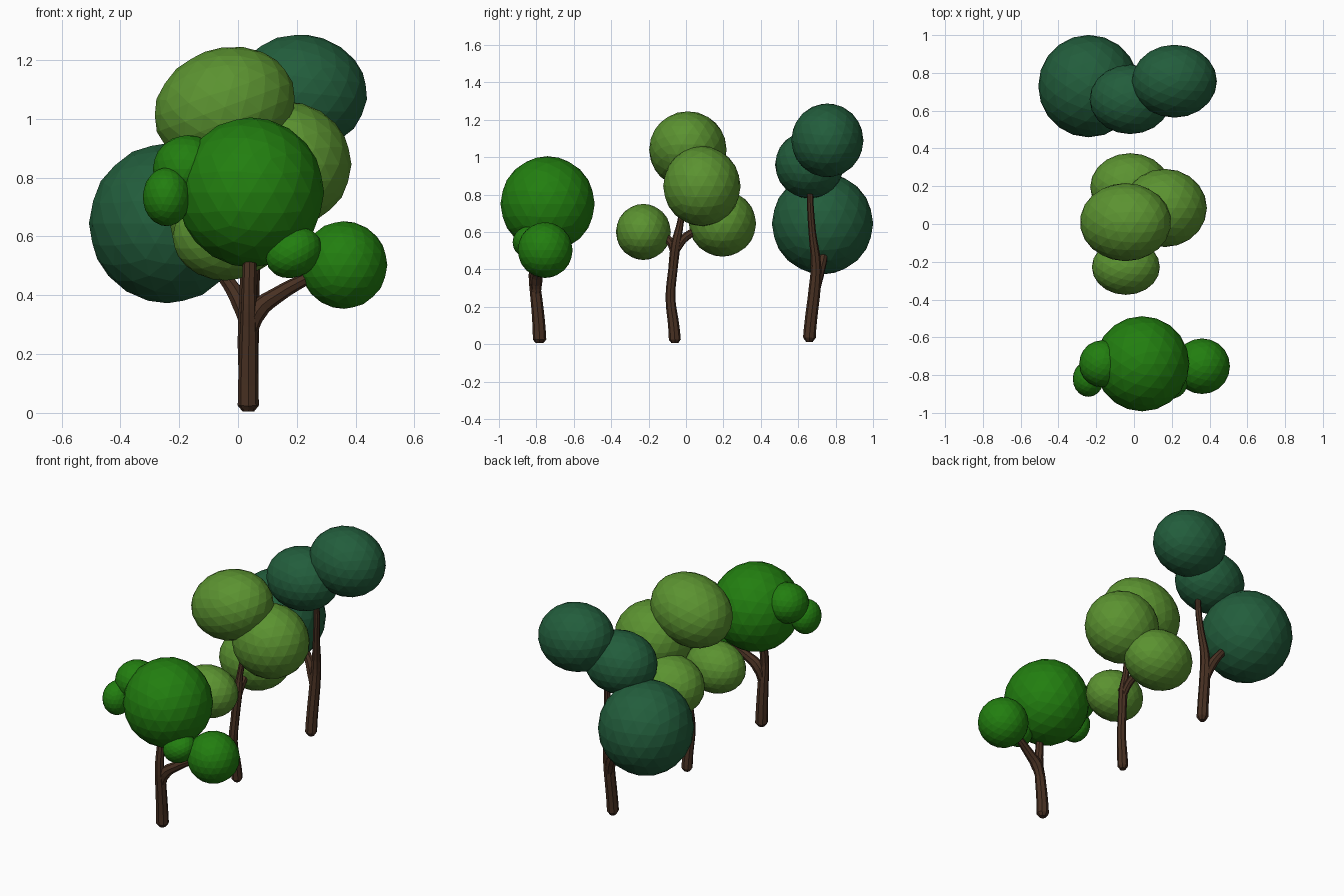
import bpy
from math import radians

cube = bpy.data.objects.get("Cube")
if cube:
    bpy.data.objects.remove(cube, do_unlink=True)


def material(name, rgb):
    mat = bpy.data.materials.new(name)
    mat.use_nodes = True
    color = (*rgb, 1)
    mat.diffuse_color = color
    bsdf = next(n for n in mat.node_tree.nodes if n.type == "BSDF_PRINCIPLED")
    bsdf.inputs["Base Color"].default_value = color
    return mat


bark = material("bark brown", (0.065, 0.03, 0.016))
bright = material("bright green", (0.016, 0.21, 0.005))
light = material("light green", (0.105, 0.29, 0.03))
dark = material("dark green", (0.016, 0.11, 0.045))


def leaf_ball(name, mat, center, size, tilt=0):
    """Faceted ellipsoid of leaves, tilted about y."""
    bpy.ops.mesh.primitive_ico_sphere_add(
        subdivisions=3, radius=1, location=center, rotation=(0, radians(tilt), 0))
    ball = bpy.context.object
    ball.name = name
    ball.scale = size
    ball.data.materials.append(mat)


def trunk(name, stems):
    """Eight-sided tapering tubes; each stem point is x, y, z, radius."""
    curve = bpy.data.curves.new(name, "CURVE")
    curve.dimensions = "3D"
    curve.bevel_depth = 1
    curve.bevel_resolution = 2
    curve.resolution_u = 4
    curve.use_fill_caps = True
    for stem in stems:
        spline = curve.splines.new("BEZIER")
        spline.bezier_points.add(len(stem) - 1)
        for point, (x, y, z, r) in zip(spline.bezier_points, stem):
            point.co = (x, y, z)
            point.radius = r
            point.handle_left_type = point.handle_right_type = "AUTO"
    temp = bpy.data.objects.new(name + "_path", curve)
    bpy.context.collection.objects.link(temp)
    bpy.context.view_layer.update()
    graph = bpy.context.evaluated_depsgraph_get()
    mesh = bpy.data.meshes.new_from_object(temp.evaluated_get(graph))
    bpy.data.objects.remove(temp, do_unlink=True)
    mesh.materials.clear()
    mesh.materials.append(bark)
    for face in mesh.polygons:
        face.use_smooth = False
        face.material_index = 0
    obj = bpy.data.objects.new(name, mesh)
    bpy.context.collection.objects.link(obj)


# Front tree
trunk("front_trunk", [
    [(.035, -.783, .005, .02), (.035, -.783, .025, .036), (.035, -.788, .12, .034),
     (.037, -.803, .27, .031), (.037, -.815, .37, .026), (.04, -.8, .55, .022)],
    [(.037, -.8, .25, .022), (.065, -.8, .345, .034), (.14, -.79, .405, .027),
     (.23, -.77, .455, .021), (.32, -.75, .5, .018)],
])
leaf_ball("front_main_crown", bright, (.043, -.74, .75), (.25, .252, .255))
leaf_ball("front_left_crown", bright, (.36, -.753, .503), (.148, .147, .149))
leaf_ball("front_low_crown", bright, (.19, -.835, .545), (.1, .092, .082), -30)
leaf_ball("front_right_crown", bright, (-.17, -.74, .83), (.12, .124, .115))
leaf_ball("front_right_small_crown", bright, (-.242, -.82, .735), (.082, .095, .1))

# Middle tree
trunk("middle_trunk", [
    [(.035, -.06, .005, .018), (.035, -.06, .025, .032), (.033, -.066, .1, .03),
     (.025, -.083, .25, .026), (.03, -.07, .4, .025), (.035, -.055, .53, .027),
     (.035, -.03, .65, .018), (.06, 0, .85, .015)],
    [(.035, -.06, .48, .02), (.015, -.09, .555, .023), (-.03, -.16, .59, .018)],
    [(.035, -.055, .5, .02), (.025, 0, .575, .023), (0, .12, .63, .018)],
])
leaf_ball("middle_top_crown", light, (-.045, .01, 1.04), (.246, .207, .2), -20)
leaf_ball("middle_left_crown", light, (.163, .085, .845), (.223, .207, .214))
leaf_ball("middle_back_crown", light, (-.02, .195, .645), (.212, .18, .177))
leaf_ball("middle_front_crown", light, (-.043, -.228, .6), (.18, .147, .15))

# Back tree
trunk("back_trunk", [
    [(.035, .66, .012, .018), (.035, .66, .035, .034), (.036, .667, .12, .033),
     (.04, .688, .3, .032), (.045, .695, .42, .028), (.06, .675, .6, .02),
     (.07, .663, .8, .017), (.05, .665, .95, .015)],
    [(.04, .688, .27, .025), (.01, .707, .37, .031), (-.045, .732, .46, .024),
     (-.15, .735, .58, .018)],
])
leaf_ball("back_right_crown", dark, (-.24, .73, .645), (.267, .271, .272))
leaf_ball("back_middle_crown", dark, (-.02, .66, .96), (.215, .184, .181))
leaf_ball("back_top_crown", dark, (.214, .756, 1.09), (.226, .193, .197), 6)
